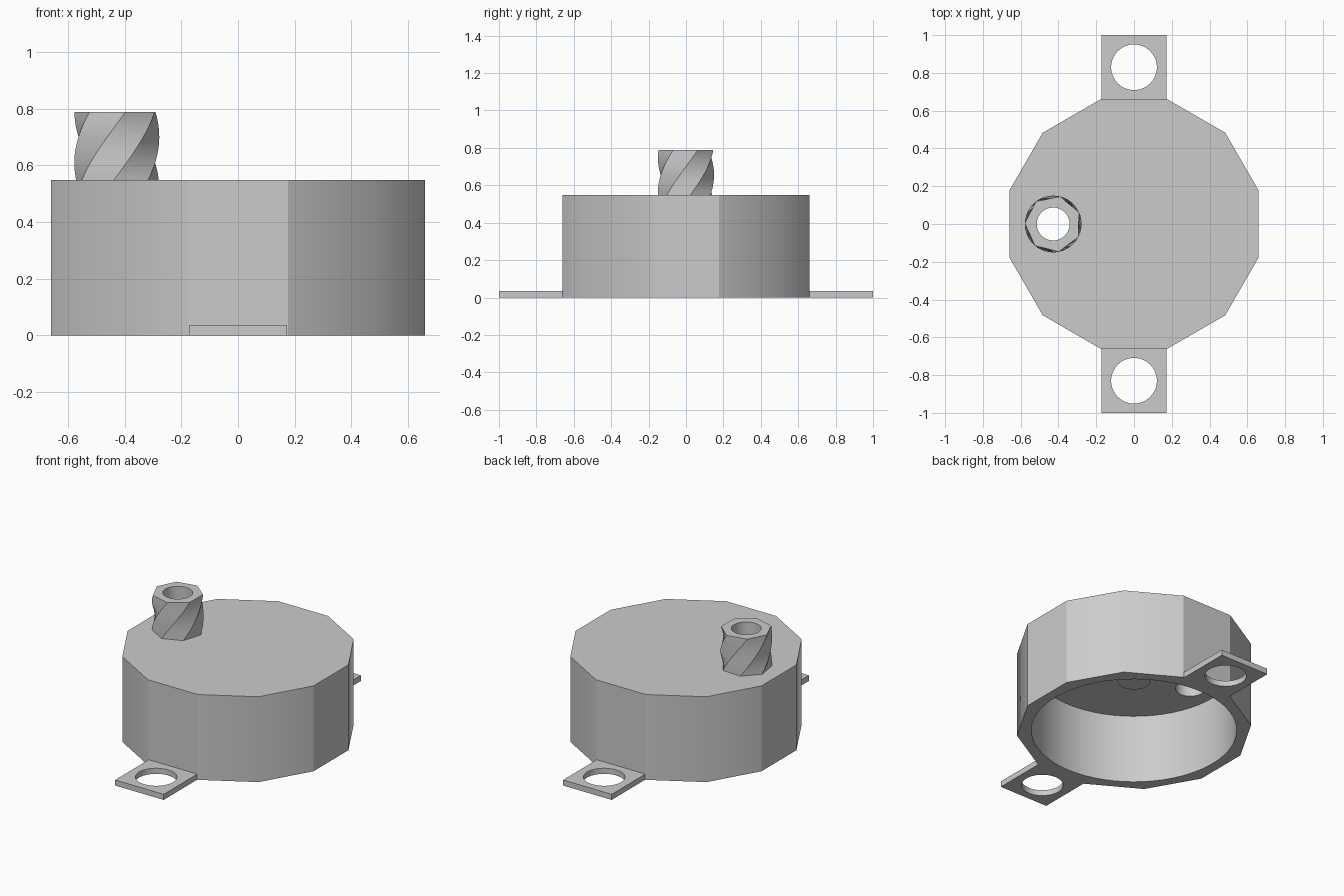
import bpy, bmesh
from math import pi, sin, cos, radians

if "Cube" in bpy.data.objects:
    bpy.data.objects.remove(bpy.data.objects["Cube"], do_unlink=True)

GREY = 0.6
grey = bpy.data.materials.new("plain grey")
grey.use_nodes = True
grey.diffuse_color = (GREY, GREY, GREY, 1)
grey.node_tree.nodes["Principled BSDF"].inputs["Base Color"].default_value = (GREY, GREY, GREY, 1)


def prism(name, sides, radius, z0, z1, x=0, y=0, start=0, twist=0, steps=1):
    """Upright prism whose section turns by twist from bottom to top."""
    bm = bmesh.new()
    rings = []
    for k in range(steps + 1):
        t = k / steps
        angles = [start + twist * t + 2 * pi * i / sides for i in range(sides)]
        rings.append([bm.verts.new((x + radius * cos(a), y + radius * sin(a), z0 + (z1 - z0) * t))
                      for a in angles])
    for low, high in zip(rings, rings[1:]):
        for i in range(sides):
            j = (i + 1) % sides
            bm.faces.new((low[i], low[j], high[j], high[i]))
    bm.faces.new(rings[0][::-1])
    bm.faces.new(rings[-1])
    return finish(name, bm)


def finish(name, bm):
    mesh = bpy.data.meshes.new(name)
    bm.to_mesh(mesh)
    bm.free()
    mesh.materials.append(grey)
    obj = bpy.data.objects.new(name, mesh)
    bpy.context.collection.objects.link(obj)
    return obj


def activate(obj):
    bpy.ops.object.select_all(action='DESELECT')
    obj.select_set(True)
    bpy.context.view_layer.objects.active = obj


def drill(obj, radius, z0, z1, x=0, y=0):
    """Cut a round vertical hole."""
    cutter = prism("cutter", 64, radius, z0, z1, x, y)
    cutter.hide_render = True
    mod = obj.modifiers.new("hole", 'BOOLEAN')
    mod.operation = 'DIFFERENCE'
    mod.solver = 'EXACT'
    mod.object = cutter
    activate(obj)
    bpy.ops.object.modifier_apply(modifier=mod.name)
    bpy.data.objects.remove(cutter, do_unlink=True)


HEIGHT, CEILING = 0.548, 0.44
APOTHEM = 0.66
SPOUT_X, BORE = -0.428, 0.087

# Twelve-sided cup, open underneath, bored through below the spout
housing = prism("housing", 12, APOTHEM / cos(pi / 12), 0, HEIGHT, start=pi / 12)
drill(housing, 0.597, -0.1, CEILING)
drill(housing, BORE, 0.3, 0.9, SPOUT_X)

# Short round boss hanging from the ceiling
boss = prism("inner_boss", 48, 0.095, 0.33, CEILING)

# Twisted seven-sided hollow spout
TWIST = radians(67)
spout = prism("twisted_spout", 7, 0.15, HEIGHT, 0.788, SPOUT_X,
              start=radians(-78.5) - TWIST, twist=TWIST, steps=16)
drill(spout, BORE, 0.3, 0.9, SPOUT_X)

# Mounting tabs front and back
tabs = []
for name, side in (("front_tab", -1), ("back_tab", 1)):
    bm = bmesh.new()
    bmesh.ops.create_cube(bm, size=1)
    for v in bm.verts:
        v.co.x *= 0.345
        v.co.y = v.co.y * 0.34 + side * 0.83
        v.co.z = (v.co.z + 0.5) * 0.036
    tab = finish(name, bm)
    drill(tab, 0.121, -0.1, 0.1, 0, side * 0.83)
    tabs.append(tab)

for obj in [housing, boss, spout] + tabs:
    activate(obj)
    bpy.ops.object.shade_smooth_by_angle(angle=radians(25))

# Soften the diagonal corners of the housing wall
for edge in housing.data.edges:
    a, b = (housing.data.vertices[i].co for i in edge.vertices)
    upright = (a - b).xy.length < 0.001
    if upright and a.xy.length > APOTHEM and abs(abs(a.x) - abs(a.y)) < 0.01:
        edge.use_edge_sharp = False
